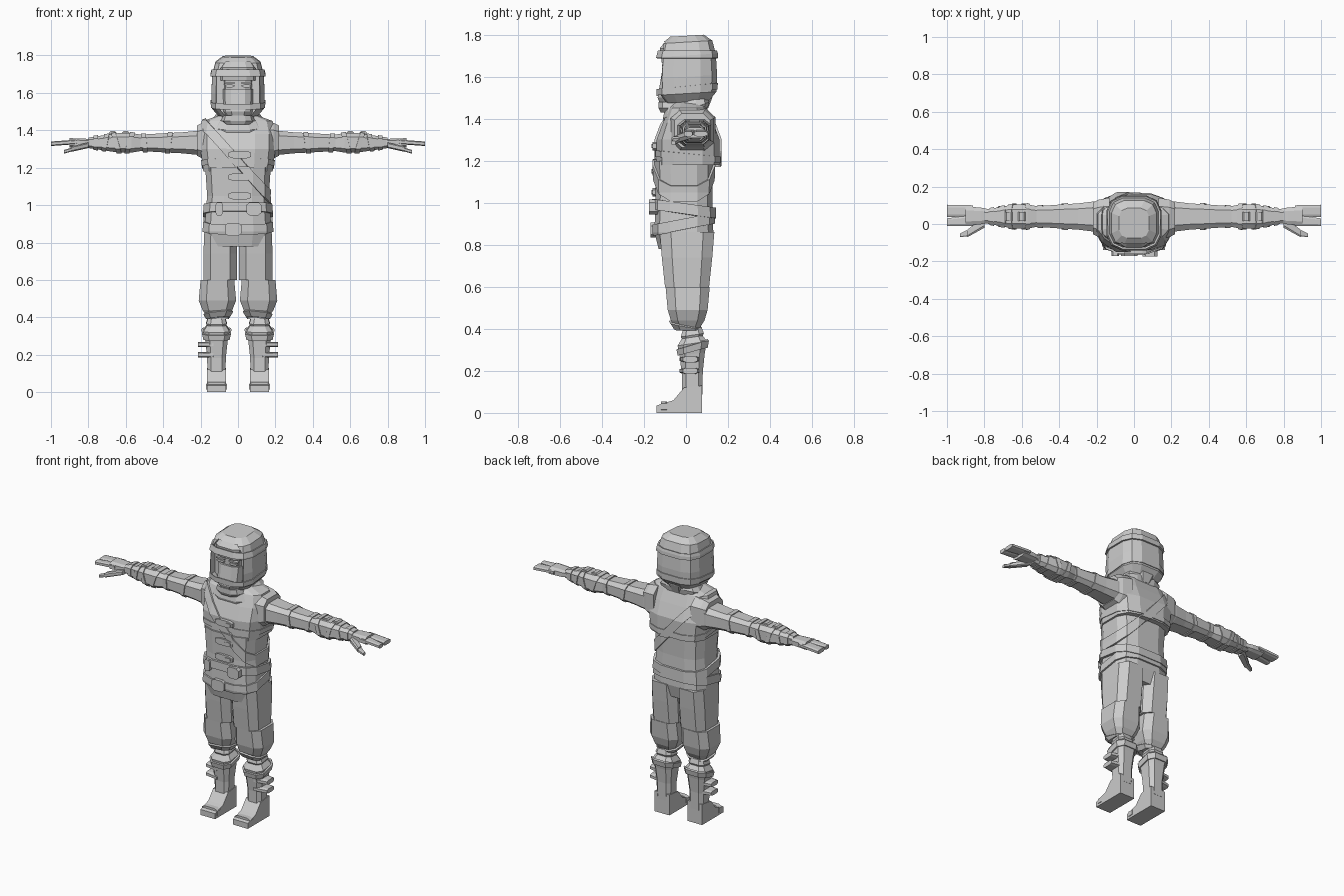
import bpy
import bmesh
from math import cos, sin, tau, copysign
from mathutils import Vector

default = bpy.data.objects.get("Cube")
if default:
    bpy.data.objects.remove(default)

# The single colour
grey = bpy.data.materials.new("plain grey")
grey.use_nodes = True
shade = 0.6
grey.diffuse_color = (shade, shade, shade, 1)
principled = grey.node_tree.nodes["Principled BSDF"]
principled.inputs["Base Color"].default_value = grey.diffuse_color


def finish(name, bm):
    """Turn a bmesh into a coloured object in the scene."""
    mesh = bpy.data.meshes.new(name)
    bm.to_mesh(mesh)
    bm.free()
    mesh.materials.append(grey)
    obj = bpy.data.objects.new(name, mesh)
    bpy.context.collection.objects.link(obj)
    return obj


def skin(name, rings):
    """Join rings of points into a capped tube."""
    bm = bmesh.new()
    loops = [[bm.verts.new(point) for point in ring] for ring in rings]
    for low, high in zip(loops, loops[1:]):
        for i in range(len(low)):
            bm.faces.new((low[i - 1], low[i], high[i], high[i - 1]))
    bm.faces.new(loops[0])
    bm.faces.new(loops[-1])
    bmesh.ops.recalc_face_normals(bm, faces=bm.faces[:])
    return finish(name, bm)


def outline(sides, power=0.6):
    """Rounded box outline reaching one unit each way."""
    angles = [(i + 0.5) * tau / sides for i in range(sides)]
    points = [[copysign(abs(f(angle)) ** power, f(angle)) for f in (cos, sin)]
              for angle in angles]
    reach = max(a for a, b in points)
    return [(a / reach, b / reach) for a, b in points]


def loft(name, rows, centre, sides=12, ratio=1, tilt=0, outward=0):
    """Rows hold position, half width and, if not width * ratio, half depth.
    Runs upward, or along x when outward gives the side."""
    rings = []
    for along, width, *depth in rows:
        deep = depth[0] if depth else width * ratio
        ring = []
        for a, b in outline(sides):
            u, v = centre[0] + width * a, centre[1] + deep * b
            ring.append((outward * along, u, v) if outward
                        else (u, v, along + tilt * deep * b))
        rings.append(ring)
    return skin(name, rings)


def bar(name, ends, sizes, thickness, side=1):
    """Tapered bar running outward between two points."""
    rings = []
    for (x, y, z), size in zip(ends, sizes):
        rings.append([(side * x, y + size * a, z + thickness * b)
                      for a, b in outline(8)])
    return skin(name, rings)


def tab(name, x, z, width, height, front, depth=0.05):
    """Plate with clipped corners, facing forward."""
    return skin(name, [[(x + width * a, y, z + height * b) for a, b in outline(8)]
                       for y in (front, front + depth)])


def band(name, source, point, normal, width, thick=0.01):
    """Raised strap sliced from the surface of another part."""
    normal = Vector(normal).normalized()
    bm = bmesh.new()
    bm.from_mesh(source.data)
    for way in (normal, -normal):
        everything = bm.verts[:] + bm.edges[:] + bm.faces[:]
        bmesh.ops.bisect_plane(bm, geom=everything, plane_no=way, clear_outer=True,
                               plane_co=Vector(point) + way * width / 2)
    obj = finish(name, bm)
    shell = obj.modifiers.new("thickness", "SOLIDIFY")
    shell.thickness = thick
    shell.offset = 1
    return obj


# Jacket and the wider vest over it
jacket = loft("jacket", [(0.78, 0.16, 0.12), (0.86, 0.18, 0.14), (1.05, 0.165, 0.135),
                         (1.2, 0.175, 0.14)], (0, -0.01))
vest = loft("vest", [(1.18, 0.185, 0.15), (1.3, 0.2, 0.15), (1.38, 0.2, 0.12),
                     (1.45, 0.185, 0.09), (1.48, 0.1, 0.07)], (0, 0.01))
band("vest_hem", vest, (0, 0, 1.22), (0, 0.1, 1), 0.03, 0.005)
for garment in (jacket, vest):
    band(f"{garment.name}_chest_strap", garment, (0, 0, 1.23), (1, 0, 0.9), 0.05)

# Belts and front fastenings
band("upper_belt", jacket, (0, 0, 0.97), (0, 0.15, 1), 0.05, 0.015)
band("lower_belt", jacket, (0, 0, 0.9), (0, -0.2, 1), 0.05)
tab("belt_buckle", 0.085, 0.98, 0.04, 0.035, -0.175)
tab("belt_loop", -0.1, 0.98, 0.02, 0.035, -0.17)
tab("sash_knot", -0.025, 0.87, 0.045, 0.035, -0.17)
for height in (1.05, 1.15, 1.27):
    tab("jacket_clasp", 0.01, height, 0.06, 0.02, -0.16)
    tab("clasp_toggle", 0.04, height, 0.02, 0.01, -0.165)

# Cowl around the neck, lower at the front
loft("cowl", [(1.4, 0.13, 0.1), (1.44, 0.14, 0.11), (1.48, 0.11, 0.1)], (0, 0), tilt=0.35)
loft("neck", [(1.4, 0.09), (1.55, 0.09)], (0, 0.01))

# Hood, opened at the front
hood = loft("hood", [(1.48, 0.105), (1.52, 0.14), (1.6, 0.143), (1.7, 0.137),
                     (1.765, 0.12), (1.795, 0.08)], (0, 0.005), tilt=0.06)
band("headband", hood, (0, 0, 1.705), (0, 0, 1), 0.035)
band("hood_seam", hood, (0, 0, 1.54), (0, -0.1, 1), 0.03, 0.005)
cutter = tab("opening_cutter", 0, 1.62, 0.113, 0.145, -0.25, 0.18)
cutter.hide_render = True
cutter.hide_viewport = True
cut = hood.modifiers.new("opening", "BOOLEAN")
cut.operation = "DIFFERENCE"
cut.object = cutter

# Face, inner cap and mask
loft("face", [(1.48, 0.07, 0.1), (1.74, 0.09, 0.105)], (0, 0))
loft("inner_cap", [(1.665, 0.1, 0.115), (1.735, 0.1, 0.125), (1.765, 0.08, 0.1)], (0, 0))
loft("mask", [(1.45, 0.05, 0.11), (1.5, 0.08, 0.13), (1.62, 0.085, 0.11)], (0, -0.005))
loft("chin_wrap", [(1.43, 0.07, 0.09), (1.45, 0.09, 0.1), (1.48, 0.08, 0.1)], (0, -0.03))

for side, word in ((1, "left"), (-1, "right")):
    # Eye and brow
    tab(f"{word}_eye", side * 0.045, 1.637, 0.025, 0.007, -0.115, 0.02)
    tab(f"{word}_brow", side * 0.045, 1.653, 0.03, 0.005, -0.115, 0.02)

    # Shoulder and sleeve
    loft(f"{word}_armhole", [(0.13, 0.11), (0.19, 0.1), (0.22, 0.085)],
         (0.03, 1.345), sides=8, ratio=0.95, outward=side)
    arm = loft(f"{word}_arm", [(0.16, 0.08), (0.22, 0.08), (0.3, 0.07), (0.38, 0.065),
                               (0.52, 0.055), (0.57, 0.065), (0.64, 0.065), (0.8, 0.035)],
               (0.04, 1.333), sides=8, ratio=0.8, outward=side)
    for distance, lean in ((0.37, 0.15), (0.5, -0.1), (0.58, 0.3),
                           (0.65, -0.3), (0.71, 0.2), (0.76, 0)):
        band(f"{word}_arm_strap", arm, (side * distance, 0, 1.33), (side, 0, lean), 0.025, 0.006)
    for distance in (0.6, 0.67):
        tab(f"{word}_bracer_stud", side * distance, 1.375, 0.02, 0.02, 0.015)

    # Hand with paired fingers and a thumb
    loft(f"{word}_palm", [(0.77, 0.035), (0.82, 0.045), (0.9, 0.05)],
         (0.043, 1.333), sides=8, ratio=0.5, outward=side)
    bar(f"{word}_outer_fingers", [(0.86, 0.07, 1.338), (1, 0.07, 1.328)],
        (0.03, 0.033), 0.012, side)
    bar(f"{word}_inner_fingers", [(0.86, 0.02, 1.338), (1, 0.01, 1.328)],
        (0.03, 0.02), 0.012, side)
    bar(f"{word}_thumb", [(0.8, 0.01, 1.32), (0.89, -0.05, 1.3)], (0.03, 0.02), 0.015, side)
    bar(f"{word}_thumb_tip", [(0.88, -0.045, 1.3), (0.93, -0.06, 1.285)],
        (0.02, 0.01), 0.01, side)

    # Baggy trouser leg, fuller toward the outside low down
    loft(f"{word}_thigh", [(0.86, 0.085, 0.13), (0.74, 0.09, 0.12), (0.6, 0.09, 0.105)],
         (side * 0.095, 0.005), sides=8)
    leg = loft(f"{word}_trouser_cuff", [(0.6, 0.09, 0.105), (0.49, 0.1, 0.095),
                                        (0.44, 0.08), (0.4, 0.055)],
               (side * 0.11, 0.008), sides=8)
    band(f"{word}_knee_wrap", leg, (0, 0, 0.42), (side * 0.1, 0.2, 1), 0.025)

    # Boot shaft, cuff and outer straps
    boot = loft(f"{word}_boot", [(0.4, 0.045), (0.37, 0.055), (0.36, 0.05), (0.33, 0.07),
                                 (0.28, 0.06), (0.19, 0.05), (0.08, 0.048)],
                (side * 0.115, 0.03), sides=8, tilt=0.15)
    band(f"{word}_boot_cuff", boot, (0, 0, 0.3), (0, -0.3, 1), 0.03)
    for height in (0.2, 0.255):
        bar(f"{word}_boot_strap", [(0.13, 0.02, height), (0.215, 0.02, height)],
            (0.05, 0.035), 0.014, side)

    # Foot with a strap over the toes
    profile = [(0.077, 0), (0.077, 0.13), (-0.01, 0.12), (-0.06, 0.06), (-0.14, 0.035), (-0.14, 0)]
    skin(f"{word}_foot", [[(side * x, y, z) for y, z in profile] for x in (0.063, 0.167)])
    tab(f"{word}_toe_strap", side * 0.115, 0.03, 0.055, 0.025, -0.12, 0.03)
